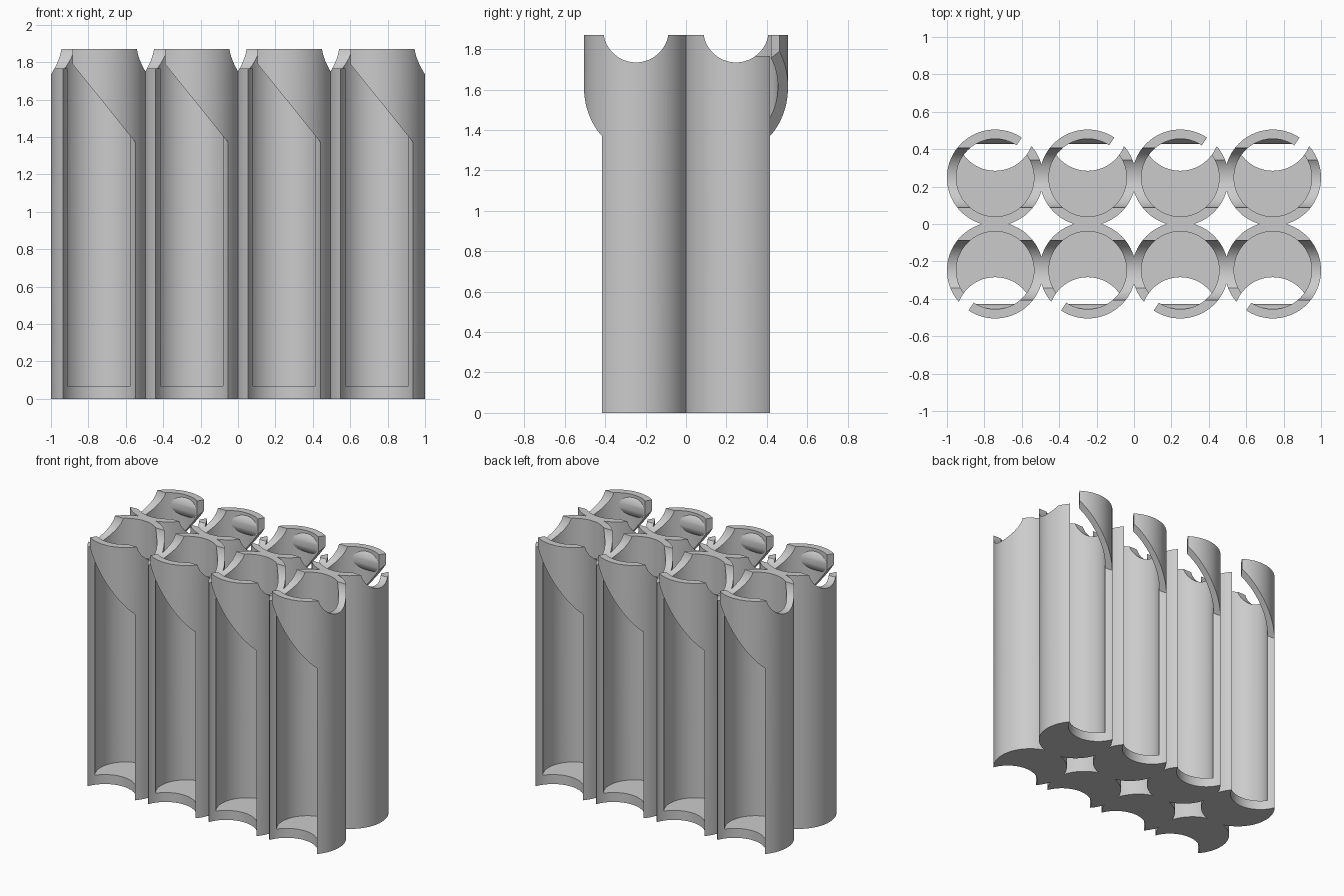
import bpy
import bmesh
from math import pi, radians

if "Cube" in bpy.data.objects:
    bpy.data.objects.remove(bpy.data.objects["Cube"], do_unlink=True)

PITCH, OUTER, INNER = 0.495, 0.2575, 0.2075
HEIGHT, FLOOR = 1.87, 0.07

# Single plain grey
grey = bpy.data.materials.new("plain grey")
grey.use_nodes = True
grey.diffuse_color = (0.6, 0.6, 0.6, 1)
grey.node_tree.nodes["Principled BSDF"].inputs["Base Color"].default_value = (0.6, 0.6, 0.6, 1)


def upright(name, radius, y, bottom, top):
    bpy.ops.mesh.primitive_cylinder_add(vertices=96, radius=radius, depth=top - bottom,
                                        location=(0, y, (bottom + top) / 2))
    obj = bpy.context.object
    obj.name = name
    return obj


def crosswise(name, radius, y, z):
    bpy.ops.mesh.primitive_cylinder_add(vertices=96, radius=radius, depth=0.9,
                                        location=(0, y, z), rotation=(0, pi / 2, 0))
    obj = bpy.context.object
    obj.name = name
    return obj


def solid(name, rings):
    """Loft between two matching rings of points."""
    bm = bmesh.new()
    a, b = [[bm.verts.new(p) for p in ring] for ring in rings]
    bm.faces.new(a)
    bm.faces.new(b)
    for i in range(len(a)):
        j = (i + 1) % len(a)
        bm.faces.new((a[i], a[j], b[j], b[i]))
    bmesh.ops.recalc_face_normals(bm, faces=bm.faces)
    mesh = bpy.data.meshes.new(name)
    bm.to_mesh(mesh)
    bm.free()
    obj = bpy.data.objects.new(name, mesh)
    bpy.context.collection.objects.link(obj)
    return obj


def cut(target, cutter):
    cutter.hide_render = True
    mod = target.modifiers.new("cut", "BOOLEAN")
    mod.operation, mod.solver, mod.object = "DIFFERENCE", "EXACT", cutter
    bpy.context.view_layer.objects.active = target
    bpy.ops.object.modifier_apply(modifier=mod.name)
    bpy.data.objects.remove(cutter, do_unlink=True)


# Bore, with a groove that leaves a retaining bump inside the front lip
bore = upright("bore_cutter", INNER, 0, FLOOR, 2.2)
cut(bore, crosswise("bump_cutter", 0.1, -0.28, 1.78))

# Front slot, stopped by the slanted lip and open to the top beside it
slot = upright("slot_cutter", 0.2085, -0.2455, -0.2, 2.2)


def slant(x):
    return 1.613 - 1.243 * x


def lip_ring(y):
    left = 0.663 * y
    return [(left, y, slant(left)), (0.6, y, slant(0.6)), (0.6, y, 3), (left, y, 3)]


cut(slot, solid("lip_keeper", [lip_ring(-0.6), lip_ring(0)]))

# One tube
tube = upright("tube_front_1", OUTER, 0, 0, HEIGHT)
cut(tube, bore)
cut(tube, slot)
cut(tube, crosswise("scallop_cutter", 0.162, 0, 1.897))

# Lowered shoulder on the open side of the slot
bpy.ops.mesh.primitive_cube_add(size=1, location=(-0.275, -0.175, 1.966))
shoulder = bpy.context.object
shoulder.scale = (0.25, 0.25, 0.4)
cut(tube, shoulder)

tube.data.materials.clear()
tube.data.materials.append(grey)
bpy.ops.object.select_all(action="DESELECT")
tube.select_set(True)
bpy.context.view_layer.objects.active = tube
bpy.ops.object.shade_smooth_by_angle(angle=radians(30))

# Bake the mesh about the tube axis, standing on the ground
tube.data.transform(tube.matrix_world)
tube.matrix_world.identity()

# Two rows of four, slots facing outwards
for row, side, turn in (("front", -1, 0), ("back", 1, pi)):
    for i in range(4):
        first = row == "front" and i == 0
        obj = tube if first else bpy.data.objects.new(f"tube_{row}_{i + 1}", tube.data)
        if not first:
            bpy.context.collection.objects.link(obj)
        obj.location = ((i - 1.5) * PITCH, side * PITCH / 2, 0)
        obj.rotation_euler = (0, 0, turn)
